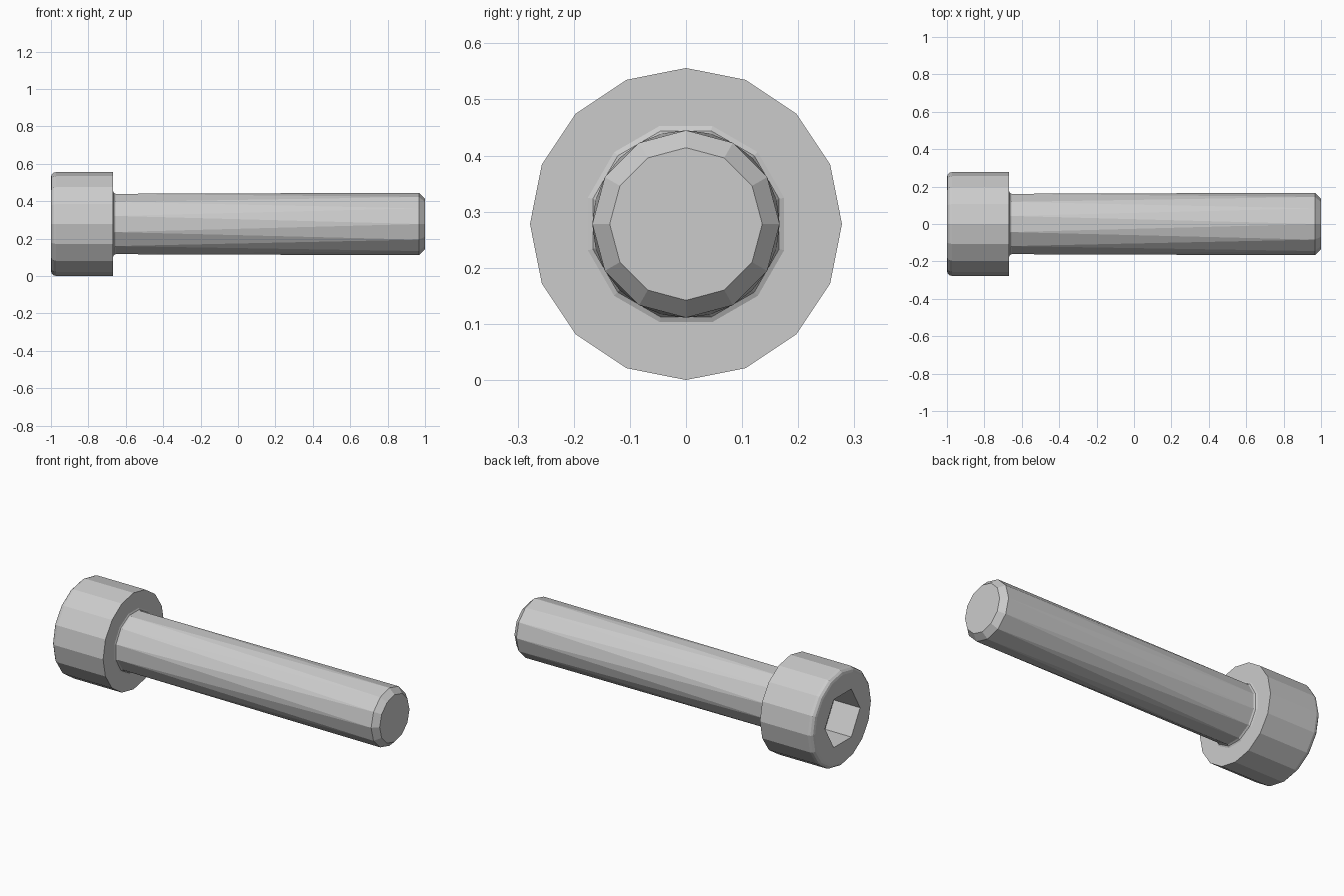
import bpy, bmesh, math

if "Cube" in bpy.data.objects:
    bpy.data.objects.remove(bpy.data.objects["Cube"])

AXIS_Z = 0.278


def add_ring(bm, x, r, n, phase=0.0):
    """Polygon ring around the bolt axis; phase in degrees from +z."""
    angles = [math.radians(phase) + 2 * math.pi * i / n for i in range(n)]
    verts = [bm.verts.new((x, r * math.sin(a), AXIS_Z + r * math.cos(a))) for a in angles]
    return verts, angles


def stitch(bm, ring_a, ring_b):
    """Join two rings: quads when they match, else triangles merged by angle."""
    (va, aa), (vb, ab) = ring_a, ring_b
    na, nb = len(va), len(vb)
    if na == nb and abs(aa[0] - ab[0]) < 1e-6:
        for i in range(na):
            j = (i + 1) % na
            bm.faces.new((va[i], va[j], vb[j], vb[i]))
        return
    turn = 2 * math.pi
    i = j = 0
    while i < na or j < nb:
        next_a = aa[(i + 1) % na] + turn * ((i + 1) // na)
        next_b = ab[(j + 1) % nb] + turn * ((j + 1) // nb)
        if j >= nb or (i < na and next_a <= next_b):
            bm.faces.new((va[i % na], va[(i + 1) % na], vb[j % nb]))
            i += 1
        else:
            bm.faces.new((va[i % na], vb[(j + 1) % nb], vb[j % nb]))
            j += 1


def loft(name, sections):
    bm = bmesh.new()
    rings = [add_ring(bm, *s) for s in sections]
    for a, b in zip(rings, rings[1:]):
        stitch(bm, a, b)
    bm.faces.new(rings[0][0])
    bm.faces.new(rings[-1][0])
    bmesh.ops.recalc_face_normals(bm, faces=bm.faces[:])
    mesh = bpy.data.meshes.new(name)
    bm.to_mesh(mesh)
    bm.free()
    obj = bpy.data.objects.new(name, mesh)
    bpy.context.collection.objects.link(obj)
    return obj


# Rounded outer rim of the head
rim = 0.028
rim_rings = [(-1 + rim * (1 - math.sin(t)), 0.278 - rim * (1 - math.cos(t)), 16)
             for t in (math.pi / 2, math.pi / 3, math.pi / 6, 0)]
rim_rings = [(x, r, n) for x, r, n in rim_rings]
# order from the end face to the side wall
rim_rings = [(-1 + rim * (1 - math.cos(t)), 0.278 - rim * (1 - math.sin(t)), 16)
             for t in (0, math.pi / 6, math.pi / 3, math.pi / 2)]

# Whole bolt, from the socket floor, over the head, to the chamfered tip
loft("socket_head_bolt", [
    (-0.833, 0.16, 6, 30),        # hex socket floor
    (-1.0, 0.16, 6, 30),          # hex socket mouth
    *rim_rings,
    (-0.667, 0.278, 16),          # underside of head
    (-0.667, 0.181, 12, 15),      # fillet
    (-0.663, 0.172, 12, 15),
    (-0.654, 0.167, 12, 15),      # start of shank
    (0.967, 0.167, 12),           # end of shank
    (1.0, 0.136, 12),             # chamfered tip
])
